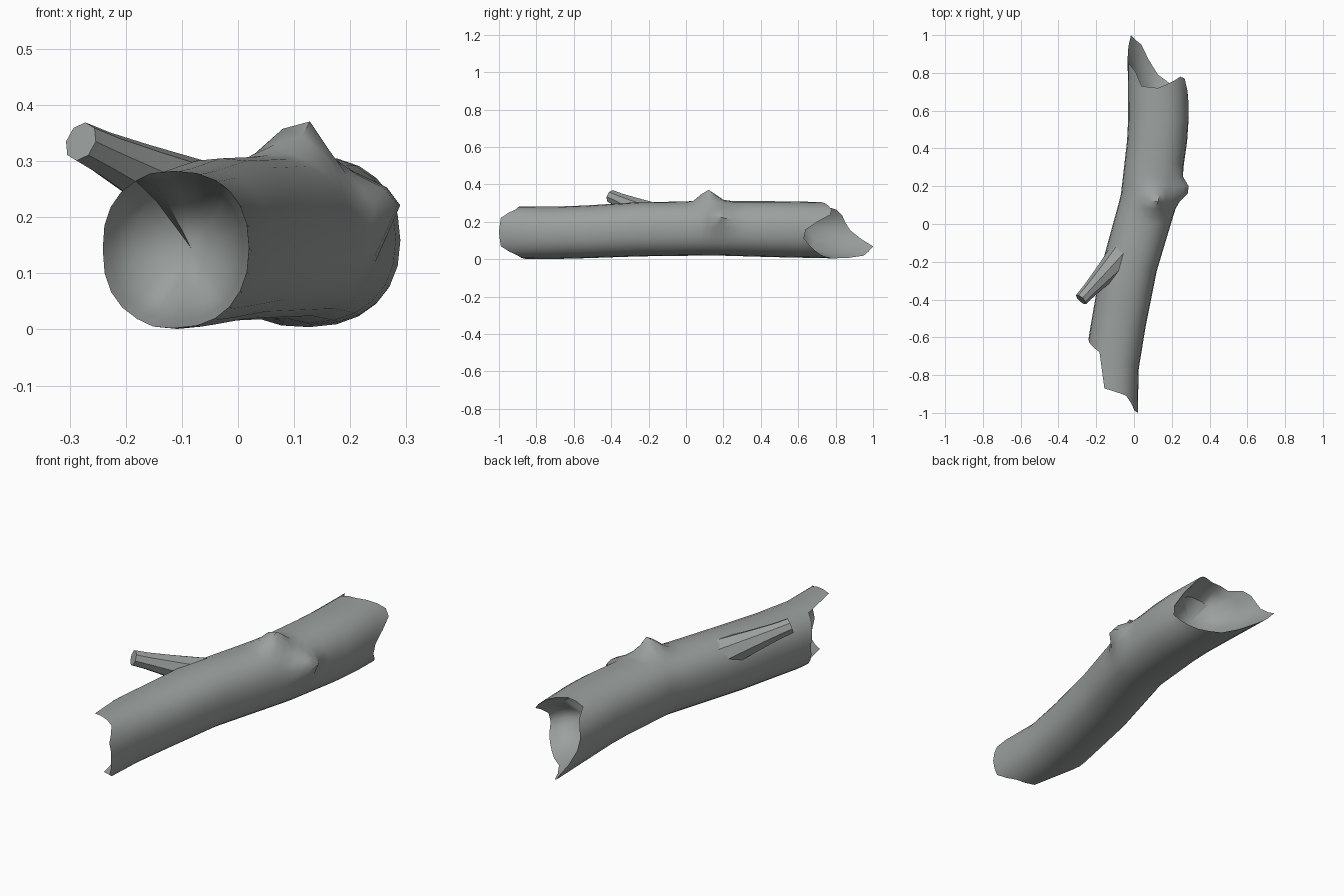
import bpy, bmesh, math
from mathutils import Vector

cube = bpy.data.objects.get("Cube")
if cube:
    bpy.data.objects.remove(cube, do_unlink=True)

bark = bpy.data.materials.new("grey_wood")
bark.use_nodes = True
colour = (0.33, 0.355, 0.345, 1)
bark.diffuse_color = colour
bark.node_tree.nodes["Principled BSDF"].inputs["Base Color"].default_value = colour

# Trunk sections: y, centre x, half width, centre z, half height
SECTIONS = [(-1, -.115, .135, .145, .14), (-.75, -.115, .14, .14, .14),
            (-.6, -.095, .145, .143, .14), (-.25, -.03, .15, .16, .145),
            (.15, .085, .155, .165, .145), (.5, .13, .16, .16, .15),
            (1, .125, .16, .15, .15)]
# Broken ends: angle around the trunk, y where the wood stops
FRONT = [(0, -1), (30, -.99), (60, -.91), (105, -.87), (118, -.68), (150, -.64),
         (180, -.61), (240, -.65), (255, -.7), (270, -.86), (300, -.9), (330, -.99), (360, -1)]
BACK = [(0, .64), (30, .77), (45, .78), (60, .76), (90, .72), (120, .73), (140, .83),
        (160, .84), (180, .88), (210, 1), (240, .95), (270, .79), (300, .72), (345, .63), (360, .64)]
# Knots: centre, push direction with height, spread
KNOTS = [(Vector((.11, .12, .31)), Vector((.005, 0, .07)), .055),
         (Vector((.235, .18, .215)), Vector((.055, 0, .015)), .055)]
SIDES = 24


def lookup(table, t):
    """Linear interpolation of the remaining columns of a table."""
    for a, b in zip(table, table[1:]):
        if t <= b[0]:
            f = max(0, (t - a[0]) / (b[0] - a[0]))
            return [p + (q - p) * f for p, q in zip(a[1:], b[1:])]
    return list(table[-1][1:])


def surface(angle, y, scale=1):
    cx, rx, cz, rz = lookup(SECTIONS, y)
    soft = lambda v: math.copysign(abs(v) ** .88, v)
    a = math.radians(angle)
    p = Vector((cx + rx * scale * soft(math.cos(a)), y, cz + rz * scale * soft(math.sin(a))))
    if scale == 1:
        for centre, push, spread in KNOTS:
            p += push * math.exp(-((p - centre).length / spread) ** 2)
    return p


def finish(name, bm, sharp=40):
    bmesh.ops.recalc_face_normals(bm, faces=bm.faces)
    mesh = bpy.data.meshes.new(name)
    bm.to_mesh(mesh)
    bm.free()
    mesh.materials.append(bark)
    obj = bpy.data.objects.new(name, mesh)
    bpy.context.collection.objects.link(obj)
    bpy.ops.object.select_all(action='DESELECT')
    obj.select_set(True)
    bpy.context.view_layer.objects.active = obj
    bpy.ops.object.shade_smooth_by_angle(angle=math.radians(sharp))
    return obj


def bridge(bm, rings):
    for a, b in zip(rings, rings[1:]):
        n = len(a)
        for i in range(n):
            bm.faces.new((a[i], a[(i + 1) % n], b[(i + 1) % n], b[i]))


def fan(bm, ring, point):
    tip = bm.verts.new(point)
    for i, v in enumerate(ring):
        bm.faces.new((v, ring[(i + 1) % len(ring)], tip))


# Trunk: outer bark, jagged rims and hollowed ends in one skin
bm = bmesh.new()
angles = [360 * i / SIDES for i in range(SIDES)]


def broken_ring(table, start, f, scale=1):
    ring = []
    for a in angles:
        y = start + (lookup(table, a)[0] - start) * f
        ring.append(bm.verts.new(surface(a, y, scale)))
    return ring


front_start, back_start = -.54, .56
rings = [broken_ring(FRONT, front_start, f, s) for f, s in ((.3, .7), (.7, .9), (1, 1), (.5, 1))]
for y in (-.54, -.4, -.25, -.1, 0, .04, .08, .12, .16, .2, .25, .32, .44, .56):
    rings.append([bm.verts.new(surface(a, y)) for a in angles])
rings += [broken_ring(BACK, back_start, f, s) for f, s in ((.5, 1), (1, 1), (.7, .9), (.3, .7))]
bridge(bm, rings)
fan(bm, rings[0], surface(0, front_start, 0))
fan(bm, rings[-1], surface(0, back_start, 0))
finish("trunk", bm)

# Broken side branch
bm = bmesh.new()
root, tip = Vector((-.06, -.16, .225)), Vector((-.28, -.4, .335))
axis = (tip - root).normalized()
side = axis.cross(Vector((0, 0, 1))).normalized()
up = side.cross(axis)
rings = []
for f, r in ((0, .075), (.5, .052), (.8, .04), (1, .036)):
    rings.append([bm.verts.new(root.lerp(tip, f) + r * (side * math.cos(t) + up * math.sin(t)))
                  for t in (math.tau * i / 8 for i in range(8))])
bridge(bm, rings)
bm.faces.new(rings[-1])
bm.faces.new(rings[0])
finish("side_branch", bm)
